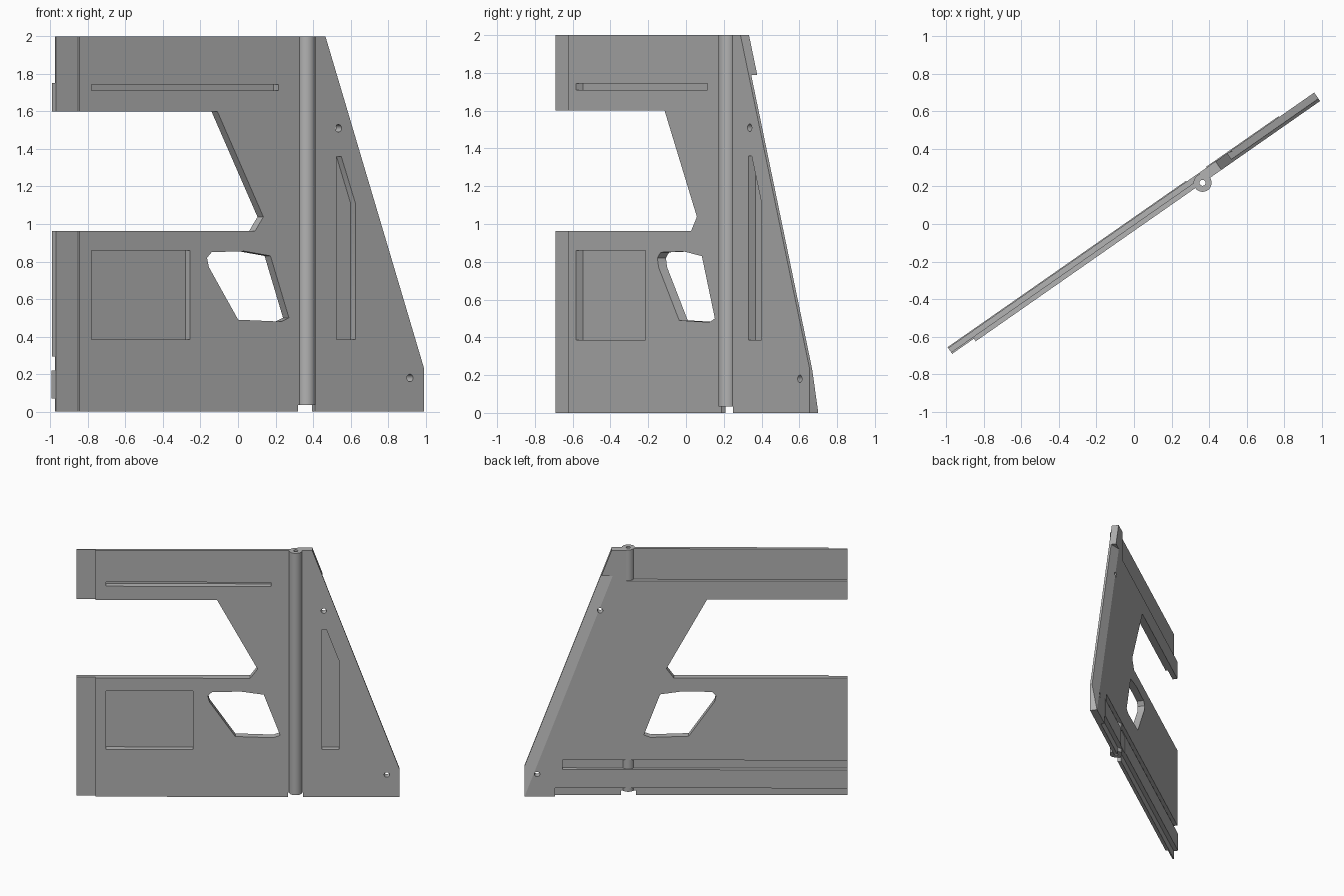
import bpy, bmesh, math
from mathutils import Matrix

cube = bpy.data.objects.get("Cube")
if cube:
    bpy.data.objects.remove(cube, do_unlink=True)

FRONT, BACK, CORE = -0.03, 0.025, -0.003   # depths of the plate faces and thin web
POCKET = 0.015                             # floor depth of the front pockets

grey = bpy.data.materials.new("plain grey")
grey.use_nodes = True
grey.diffuse_color = (0.45, 0.45, 0.45, 1)
grey.node_tree.nodes["Principled BSDF"].inputs["Base Color"].default_value = (0.45, 0.45, 0.45, 1)


def loft(name, ring_a, ring_b):
    """Solid between two matching rings of points."""
    bm = bmesh.new()
    a = [bm.verts.new(p) for p in ring_a]
    b = [bm.verts.new(p) for p in ring_b]
    n = len(a)
    bm.faces.new(a)
    bm.faces.new(b[::-1])
    for i in range(n):
        j = (i + 1) % n
        bm.faces.new((a[i], b[i], b[j], a[j]))
    bmesh.ops.recalc_face_normals(bm, faces=bm.faces)
    mesh = bpy.data.meshes.new(name)
    bm.to_mesh(mesh)
    bm.free()
    ob = bpy.data.objects.new(name, mesh)
    bpy.context.collection.objects.link(ob)
    mesh.materials.append(grey)
    return ob


def prism(name, outline, v0, v1):
    return loft(name, [(u, v0, z) for u, z in outline], [(u, v1, z) for u, z in outline])


def box(name, u0, u1, v0, v1, z0, z1):
    return prism(name, [(u0, z0), (u1, z0), (u1, z1), (u0, z1)], v0, v1)


def circle(cu, cw, r, n):
    return [(cu + r * math.cos(2 * math.pi * i / n), cw + r * math.sin(2 * math.pi * i / n))
            for i in range(n)]


def post(name, u, v, r, z0, z1, n):
    ring = circle(u, v, r, n)
    return loft(name, [(a, b, z0) for a, b in ring], [(a, b, z1) for a, b in ring])


def combine(ob, tool, operation="DIFFERENCE"):
    mod = ob.modifiers.new(operation.lower(), "BOOLEAN")
    mod.operation, mod.solver, mod.object = operation, "EXACT", tool
    bpy.context.view_layer.objects.active = ob
    bpy.ops.object.modifier_apply(modifier=mod.name)
    bpy.data.objects.remove(tool, do_unlink=True)


# Main plate with the open notch on one side
panel = prism("hinged_panel", [
    (-1.19, 0), (1.188, 0), (1.188, 0.23), (0.547, 2), (-1.19, 2), (-1.19, 1.6),
    (-0.155, 1.6), (0.144, 1.038), (0.09, 0.963), (-1.19, 0.963)], FRONT, BACK)

# Chamfer along the sloping back edge
profile = [(-0.253, 0.105), (0.17, -0.094), (0.3, 0.105)]


def edge_ring(z):
    return [(1.271 - 0.362 * z + d, v, z) for d, v in profile]


combine(panel, loft("chamfer_cutter", edge_ring(-0.1), edge_ring(1.79)))

# Back recesses, stepped front strip and hinge gap
for args in [
    (-1.3, 0.437, CORE, 0.1, 1.752, 2.1),
    (-1.3, 0.91, CORE, 0.1, 0.22, 0.295),
    (-1.3, 0.965, CORE, 0.1, -0.1, 0.07),
    (-1.3, -1.049, -0.1, -0.013, -0.1, 2.1),
    (0.37, 0.48, -0.1, 0.1, -0.1, 0.035),
    # front pockets
    (-0.973, -0.332, -0.1, POCKET, 0.385, 0.86),
    (-0.973, 0.242, -0.1, POCKET, 1.71, 1.743),
]:
    combine(panel, box("cutter", *args))

# Tall pocket beside the hinge
combine(panel, prism("cutter", [(0.62, 0.385), (0.742, 0.385), (0.742, 1.11),
                                (0.65, 1.36), (0.62, 1.36)], -0.1, POCKET))

# Window and bolt holes
combine(panel, prism("cutter", [
    (-0.192, 0.85), (-0.222, 0.82), (-0.21, 0.77), (-0.02, 0.49),
    (0.26, 0.48), (0.31, 0.5), (0.19, 0.83), (0.02, 0.855)], -0.1, 0.1))
for u, z in [(0.632, 1.51), (1.096, 0.18)]:
    combine(panel, prism("cutter", circle(u, z, 0.02, 20), -0.1, 0.1))

# Lower back rail, hinge barrel and its pin hole
combine(panel, box("rail", -1.19, 0.36, 0, 0.03, 0.07, 0.22), "UNION")
combine(panel, box("rail", 0.49, 0.96, 0, 0.03, 0.07, 0.22), "UNION")
combine(panel, post("barrel", 0.425, -0.029, 0.048, 0.035, 2, 40), "UNION")
combine(panel, post("pin_cutter", 0.425, -0.029, 0.016, -0.1, 2.1, 20))

# Swing the panel open and shade it
panel.data.transform(Matrix.Rotation(math.radians(34.9), 4, "Z"))
bpy.ops.object.select_all(action="DESELECT")
panel.select_set(True)
bpy.context.view_layer.objects.active = panel
bpy.ops.object.shade_smooth_by_angle(angle=math.radians(25))
